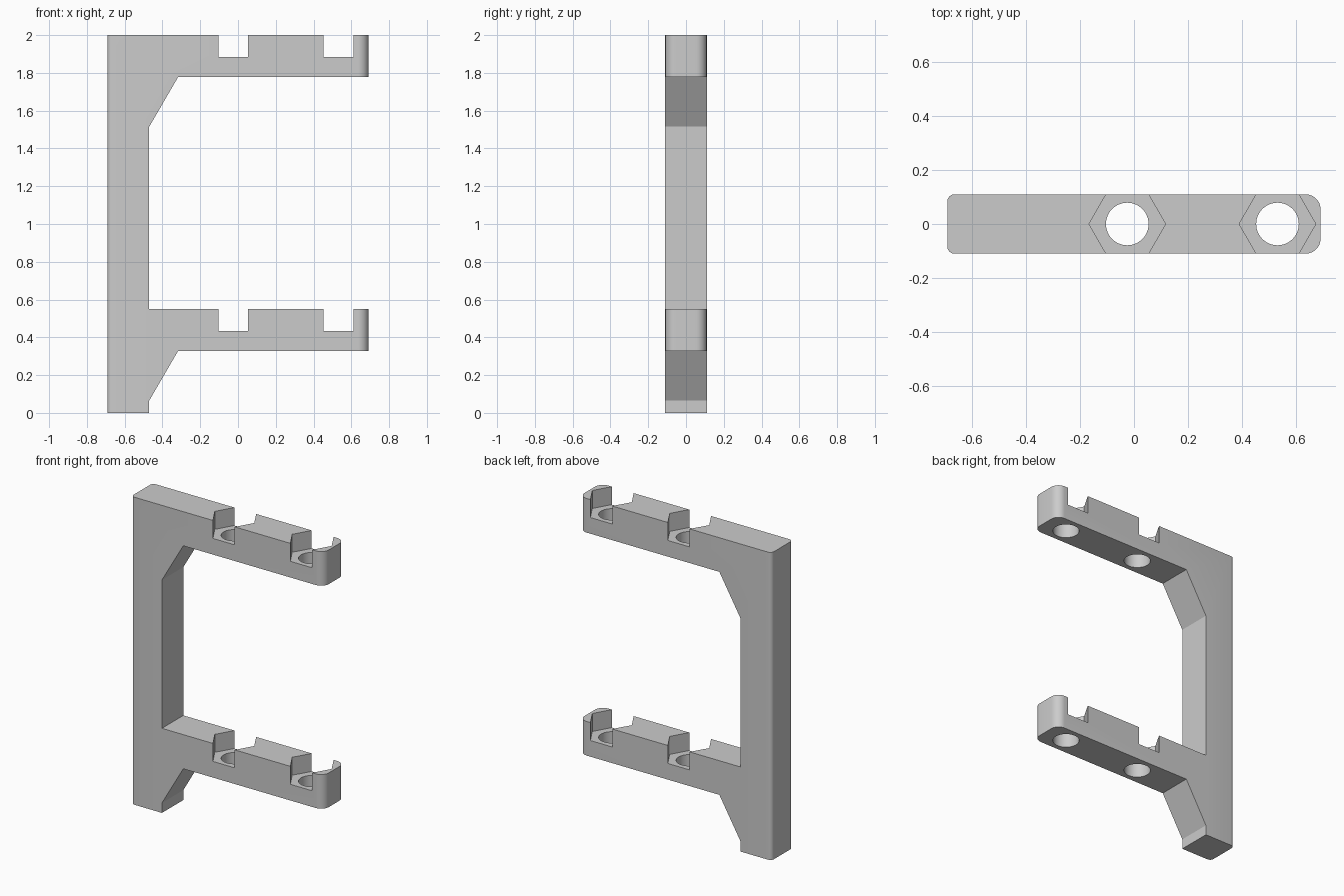
import bpy, bmesh, math
from mathutils import Vector

cube = bpy.data.objects.get("Cube")
if cube:
    bpy.data.objects.remove(cube, do_unlink=True)

LEFT, RIGHT, HALF = -0.692, 0.692, 0.11
POST, KNEE = -0.47, -0.317        # inner face of the post, top of the brace
ARM_TOPS = (0.55, 2.0)
ARM_H, BRACE_H, POCKET_H = 0.222, 0.263, 0.117
BOLTS = (-0.025, 0.532)

grey = bpy.data.materials.new("plain grey")
grey.use_nodes = True
colour = (0.6, 0.6, 0.6, 1)
grey.diffuse_color = colour
grey.node_tree.nodes["Principled BSDF"].inputs["Base Color"].default_value = colour


def make_object(name, bm):
    bmesh.ops.recalc_face_normals(bm, faces=bm.faces[:])
    mesh = bpy.data.meshes.new(name)
    bm.to_mesh(mesh)
    bm.free()
    mesh.materials.append(grey)
    obj = bpy.data.objects.new(name, mesh)
    bpy.context.collection.objects.link(obj)
    return obj


def round_ends(bm, x, radius, segments):
    """Round the upright edges lying at a given x."""
    edges = [e for e in bm.edges
             if all(abs(v.co.x - x) < 0.001 for v in e.verts)
             and abs(e.verts[0].co.y - e.verts[1].co.y) < 0.001]
    bmesh.ops.bevel(bm, geom=edges, offset=radius, segments=segments,
                    profile=0.5, affect='EDGES')


# Side profile: post with two braced arms
profile = [(LEFT, 0), (POST, 0)]
for top in ARM_TOPS:
    under = top - ARM_H
    profile += [(POST, under - BRACE_H), (KNEE, under), (RIGHT, under), (RIGHT, top)]
    if top < 2:
        profile.append((POST, top))
profile.append((LEFT, 2))

bm = bmesh.new()
face = bm.faces.new([bm.verts.new((x, -HALF, z)) for x, z in profile])
sweep = bmesh.ops.extrude_face_region(bm, geom=[face])
bmesh.ops.translate(bm, vec=(0, 2 * HALF, 0),
                    verts=[g for g in sweep["geom"] if isinstance(g, bmesh.types.BMVert)])
round_ends(bm, LEFT, 0.026, 6)
round_ends(bm, RIGHT, 0.056, 10)
bracket = make_object("bracket", bm)


def cut_prism(name, x, low, high, radius, sides):
    """Cut an upright prism out of the bracket."""
    bm = bmesh.new()
    bmesh.ops.create_cone(bm, cap_ends=True, segments=sides, radius1=radius,
                          radius2=radius, depth=high - low)
    # put a corner of the prism on the x axis
    corner = bm.verts[:][0].co
    bmesh.ops.rotate(bm, verts=bm.verts[:], cent=(0, 0, 0),
                     matrix=Vector((corner.x, corner.y, 0)).rotation_difference(
                         Vector((1, 0, 0))).to_matrix())
    bmesh.ops.translate(bm, verts=bm.verts[:], vec=(x, 0, (low + high) / 2))
    cutter = make_object(name, bm)
    cutter.hide_render = True
    cutter.hide_set(True)
    mod = bracket.modifiers.new(name, 'BOOLEAN')
    mod.operation = 'DIFFERENCE'
    mod.solver = 'EXACT'
    mod.object = cutter
    bpy.context.view_layer.objects.active = bracket
    bpy.ops.object.modifier_apply(modifier=name)
    bpy.data.objects.remove(cutter, do_unlink=True)


# Hexagonal nut pockets and round bolt holes in both arms
for top in ARM_TOPS:
    for x in BOLTS:
        cut_prism("nut_pocket", x, top - POCKET_H, top + 0.1, 0.142, 6)
        cut_prism("bolt_hole", x, top - ARM_H - 0.05, top + 0.05, 0.079, 48)

# Smooth the rounded surfaces and keep the edges crisp
bpy.ops.object.select_all(action='DESELECT')
bracket.select_set(True)
bpy.context.view_layer.objects.active = bracket
bpy.ops.object.shade_smooth_by_angle(angle=math.radians(25))
